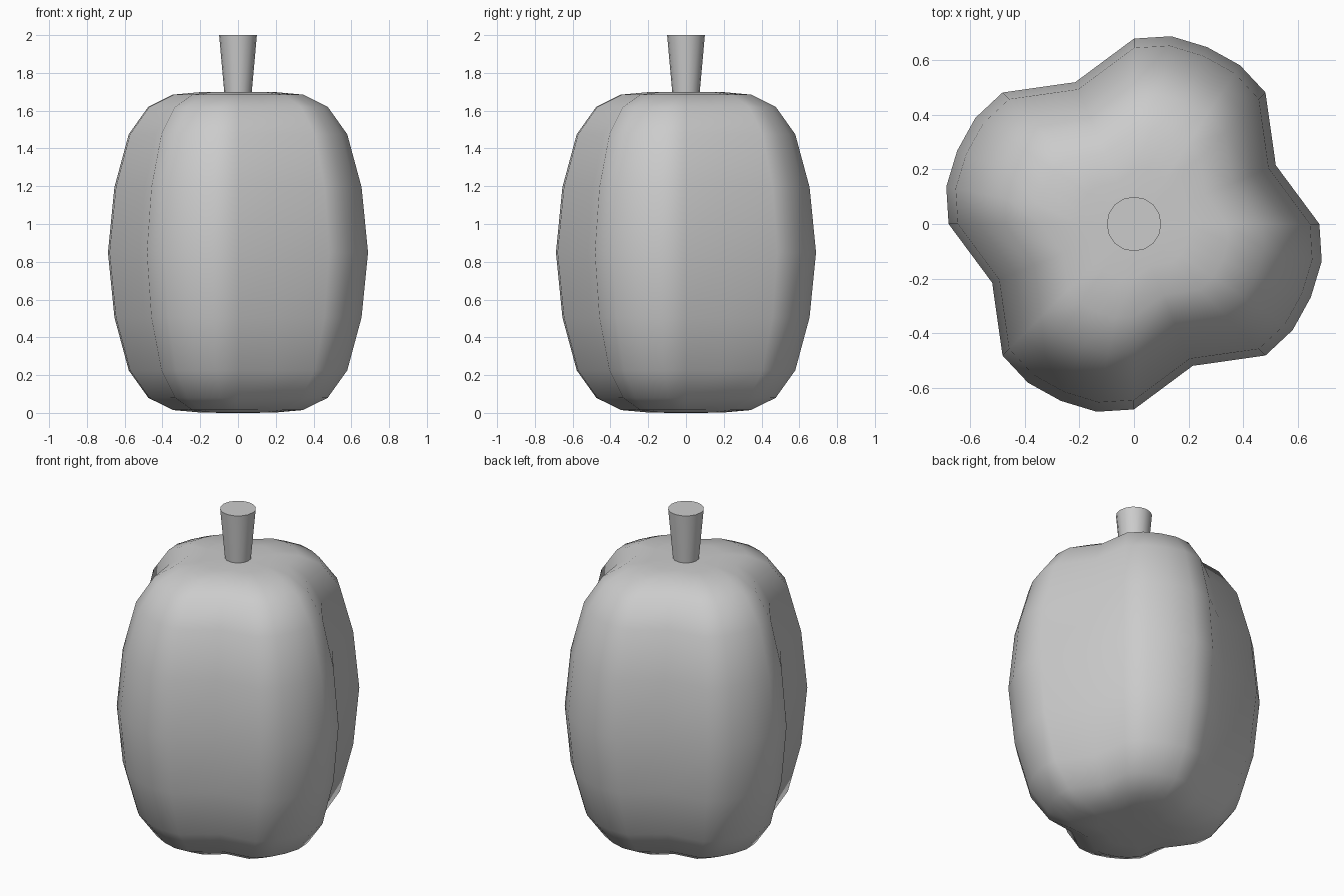
import bpy, bmesh
from math import sin, cos, radians, pi

cube = bpy.data.objects.get("Cube")
if cube:
    bpy.data.objects.remove(cube, do_unlink=True)

# Shared grey material
GREY = (0.6, 0.6, 0.6, 1)
mat = bpy.data.materials.new("plain grey")
mat.use_nodes = True
mat.diffuse_color = GREY
mat.node_tree.nodes["Principled BSDF"].inputs["Base Color"].default_value = GREY


def lathe(name, section, rings):
    """Loft a closed section (angle, radius) through rings of (scale, height)."""
    bm = bmesh.new()
    loops = [[bm.verts.new((r * s * cos(a), r * s * sin(a), z)) for a, r in section]
             for s, z in rings]
    n = len(section)
    for low, high in zip(loops, loops[1:]):
        for i in range(n):
            j = (i + 1) % n
            bm.faces.new((low[i], low[j], high[j], high[i]))
    bm.faces.new(loops[0][::-1])
    bm.faces.new(loops[-1])
    mesh = bpy.data.meshes.new(name)
    bm.to_mesh(mesh)
    bm.free()
    mesh.materials.append(mat)
    obj = bpy.data.objects.new(name, mesh)
    bpy.context.collection.objects.link(obj)
    bpy.ops.object.select_all(action="DESELECT")
    obj.select_set(True)
    bpy.context.view_layer.objects.active = obj
    bpy.ops.object.shade_smooth_by_angle(angle=radians(60))
    return obj


# Body: four rounded lobes with a valley between each pair
lobe = [(0, 0.68), (22.5, 0.563), (45, 0.682), (56.25, 0.7), (67.5, 0.702), (78.75, 0.702)]
section = [(radians(a + 90 * q), r) for q in range(4) for a, r in lobe]
MID = 0.85
upper = [(0.95, 0.345), (0.84, 0.625), (0.69, 0.77), (0.5, 0.835), (0.29, 0.848), (0.1, 0.85)]
rings = ([(s, MID - h) for s, h in reversed(upper)] + [(1, MID)]
         + [(s, MID + h) for s, h in upper])
lathe("body", section, rings)

# Stem: round and flared towards its flat top
SIDES = 16
circle = [(2 * pi * i / SIDES, 0.1) for i in range(SIDES)]
lathe("stem", circle, [(0.72, 1.69), (1, 2)])
